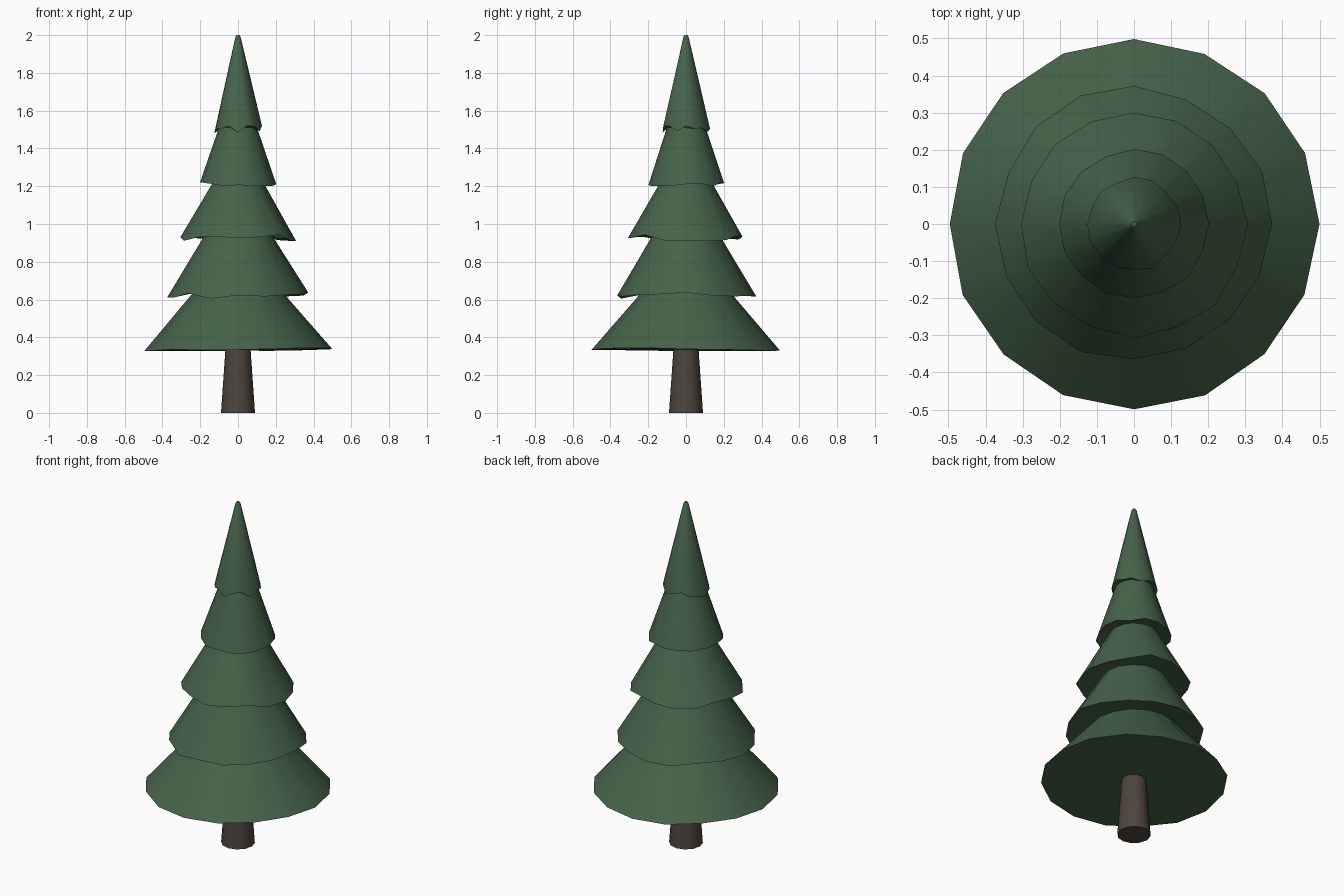
import bpy, bmesh, math, random

if "Cube" in bpy.data.objects:
    bpy.data.objects.remove(bpy.data.objects["Cube"])

random.seed(4)


def material(name, col):
    m = bpy.data.materials.new(name)
    m.diffuse_color = (*col, 1)
    m.use_nodes = True
    m.node_tree.nodes["Principled BSDF"].inputs["Base Color"].default_value = m.diffuse_color
    return m


def lathe(name, rings, sides, mat):
    """Skin stacked rings of (radius, z, radius jitter, z jitter) and cap both ends."""
    bm = bmesh.new()
    loops = []
    for r, z, jr, jz in rings:
        loop = []
        for i in range(sides):
            a = 2 * math.pi * i / sides
            rr = r - random.uniform(0, jr)
            loop.append(bm.verts.new((rr * math.cos(a), rr * math.sin(a),
                                      z + random.uniform(-jz, jz))))
        loops.append(loop)
    for low, high in zip(loops, loops[1:]):
        for i in range(sides):
            j = (i + 1) % sides
            bm.faces.new((low[i], low[j], high[j], high[i]))
    bm.faces.new(loops[0][::-1])
    bm.faces.new(loops[-1])
    bmesh.ops.recalc_face_normals(bm, faces=bm.faces)
    me = bpy.data.meshes.new(name)
    bm.to_mesh(me)
    bm.free()
    ob = bpy.data.objects.new(name, me)
    bpy.context.collection.objects.link(ob)
    me.materials.append(mat)
    bpy.context.view_layer.objects.active = ob
    ob.select_set(True)
    bpy.ops.object.shade_smooth_by_angle(angle=math.radians(50))
    ob.select_set(False)
    return ob


green = material("needles", (0.06, 0.125, 0.068))
brown = material("bark", (0.075, 0.058, 0.048))

# Trunk, tapering up into the lowest tier
lathe("trunk", [(0.09, 0, 0, 0), (0.065, 0.36, 0, 0)], 12, brown)

# Foliage: each tier is a jagged rim followed by the neck under the next tier
foliage = [(0.50, 0.335, 0.004, 0.01), (0.235, 0.64, 0.006, 0),
           (0.375, 0.62, 0.012, 0.017), (0.18, 0.945, 0.006, 0),
           (0.31, 0.93, 0.012, 0.02), (0.135, 1.225, 0.006, 0),
           (0.205, 1.21, 0.008, 0.012), (0.105, 1.51, 0.005, 0),
           (0.13, 1.50, 0.01, 0.022), (0.014, 1.99, 0, 0),
           (0.007, 2.0, 0, 0)]
lathe("foliage", foliage, 16, green)
